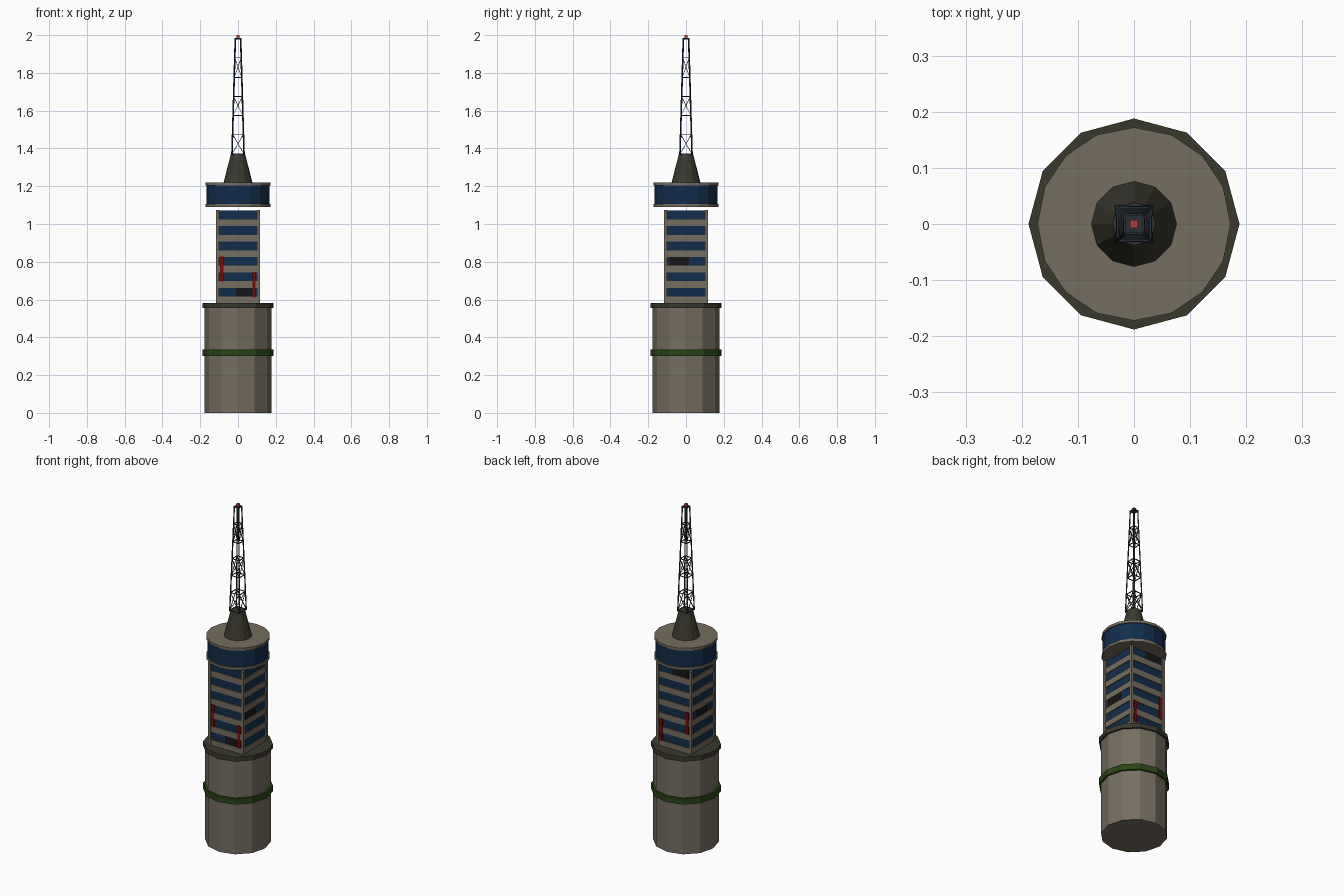
import bpy, bmesh, math
from mathutils import Vector

if "Cube" in bpy.data.objects:
    bpy.data.objects.remove(bpy.data.objects["Cube"])


def mat(name, r, g, b):
    m = bpy.data.materials.new(name)
    m.diffuse_color = (r, g, b, 1)
    m.use_nodes = True
    m.node_tree.nodes["Principled BSDF"].inputs["Base Color"].default_value = m.diffuse_color
    return m


CONCRETE = mat("concrete", 0.18, 0.155, 0.115)
DARK = mat("dark_trim", 0.042, 0.040, 0.027)
GREEN = mat("green_band", 0.022, 0.058, 0.007)
GLASS = mat("blue_glass", 0.006, 0.026, 0.072)
BLACK = mat("dark_window", 0.008, 0.008, 0.009)
RED = mat("red_banner", 0.19, 0.004, 0.004)
STEEL = mat("mast_steel", 0.02, 0.028, 0.036)
BRACE = mat("brace_steel", 0.035, 0.055, 0.085)
LAMP = mat("lamp_red", 0.50, 0.05, 0.035)


def finish(name, bm, material):
    bmesh.ops.recalc_face_normals(bm, faces=bm.faces)
    me = bpy.data.meshes.new(name)
    bm.to_mesh(me)
    bm.free()
    me.materials.append(material)
    ob = bpy.data.objects.new(name, me)
    bpy.context.collection.objects.link(ob)
    return ob


def drum(name, sides, r0, r1, z0, z1, material):
    bm = bmesh.new()
    loops = [[bm.verts.new((r * math.cos(2 * math.pi * i / sides),
                            r * math.sin(2 * math.pi * i / sides), z))
              for i in range(sides)] for r, z in ((r0, z0), (r1, z1))]
    for i in range(sides):
        j = (i + 1) % sides
        bm.faces.new((loops[0][i], loops[0][j], loops[1][j], loops[1][i]))
    for lp in loops:
        bm.faces.new(lp)
    return finish(name, bm, material)


def add_box(bm, lo, hi):
    vs = bmesh.ops.create_cube(bm, size=1)["verts"]
    for v in vs:
        v.co = [(a + b) / 2 + c * (b - a) for a, b, c in zip(lo, hi, v.co)]


def boxes(name, items, material):
    bm = bmesh.new()
    for lo, hi in items:
        add_box(bm, lo, hi)
    return finish(name, bm, material)


def struts(name, pairs, width, material):
    bm = bmesh.new()
    for a, b in pairs:
        d = Vector(b) - Vector(a)
        rot = d.to_track_quat('Z', 'Y')
        for v in bmesh.ops.create_cube(bm, size=1)["verts"]:
            p = Vector((v.co.x * width, v.co.y * width, v.co.z * d.length))
            v.co = rot @ p + (Vector(a) + Vector(b)) / 2
    return finish(name, bm, material)


# Round base with bands
drum("base_drum", 12, 0.177, 0.177, 0, 0.56, CONCRETE)
drum("base_band", 12, 0.188, 0.188, 0.30, 0.335, GREEN)
drum("base_rim", 12, 0.188, 0.188, 0.555, 0.582, DARK)

# Square shaft: glass core, floor slabs and corner posts
STEP, FIRST, WIN, TOP = 0.082, 0.615, 0.047, 1.072
boxes("shaft_glass", [((-0.107, -0.107, 0.58), (0.107, 0.107, TOP))], GLASS)
slabs = [(0.58, FIRST)] + [(FIRST + WIN + k * STEP, FIRST + (k + 1) * STEP)
                           for k in range(5)]
boxes("shaft_slabs", [((-0.112, -0.112, a), (0.112, 0.112, b))
                      for a, b in slabs], CONCRETE)
posts = []
for sx in (-1, 1):
    for sy in (-1, 1):
        xs, ys = sorted((sx * 0.1, sx * 0.116)), sorted((sy * 0.1, sy * 0.116))
        posts.append(((xs[0], ys[0], 0.58), (xs[1], ys[1], TOP + 0.002)))
boxes("corner_posts", posts, CONCRETE)

# Unlit windows: axis, side, start, end, row counted from the bottom
panes = []
for axis, s, a, b, row in ((1, -1, -0.01, 0.075, 0), (0, 1, -0.085, 0.015, 2),
                           (1, 1, -0.09, 0.012, 5), (0, -1, -0.04, 0.05, 2)):
    d0, d1 = sorted((s * 0.104, s * 0.109))
    z0 = FIRST + row * STEP
    if axis:
        panes.append(((a, d0, z0), (b, d1, z0 + WIN)))
    else:
        panes.append(((d0, a, z0), (d1, b, z0 + WIN)))
boxes("dark_windows", panes, BLACK)

# Red strips on front and back
strips = []
for x, z0, z1 in ((-0.086, 0.695, 0.828), (0.085, 0.612, 0.747)):
    for s in (-1, 1):
        y0, y1 = sorted((s * 0.107, s * 0.1155))
        strips.append(((x - 0.008, y0, z0), (x + 0.008, y1, z1)))
boxes("red_strips", strips, RED)

# Observation deck and roof cone
drum("deck_floor", 16, 0.172, 0.172, 1.09, 1.105, CONCRETE)
drum("deck_glass", 16, 0.166, 0.166, 1.10, 1.21, GLASS)
drum("deck_roof", 16, 0.172, 0.172, 1.205, 1.22, CONCRETE)
drum("roof_cone", 12, 0.076, 0.038, 1.22, 1.37, DARK)

# Lattice mast
Z0, Z1 = 1.365, 1.985


def corner(i, z):
    h = 0.032 + (0.014 - 0.032) * (z - Z0) / (Z1 - Z0)
    sx, sy = ((-1, -1), (1, -1), (1, 1), (-1, 1))[i % 4]
    return (sx * h, sy * h, z)


struts("mast_legs", [(corner(i, Z0), corner(i, Z1)) for i in range(4)],
       0.006, STEEL)
rings, cross = [], []
for a, b in ((1.37, 1.475), (1.575, 1.675), (1.775, 1.88)):
    for i in range(4):
        rings += [(corner(i, z), corner(i + 1, z)) for z in (a, b)]
        cross += [(corner(i, a), corner(i + 1, b)),
                  (corner(i, b), corner(i + 1, a))]
struts("mast_rings", rings, 0.004, STEEL)
struts("mast_braces", cross, 0.003, BRACE)
boxes("mast_cap", [((-0.016, -0.016, 1.978), (0.016, 0.016, 1.986))], STEEL)
boxes("beacon", [((-0.007, -0.007, 1.986), (0.007, 0.007, 2.0))], LAMP)
